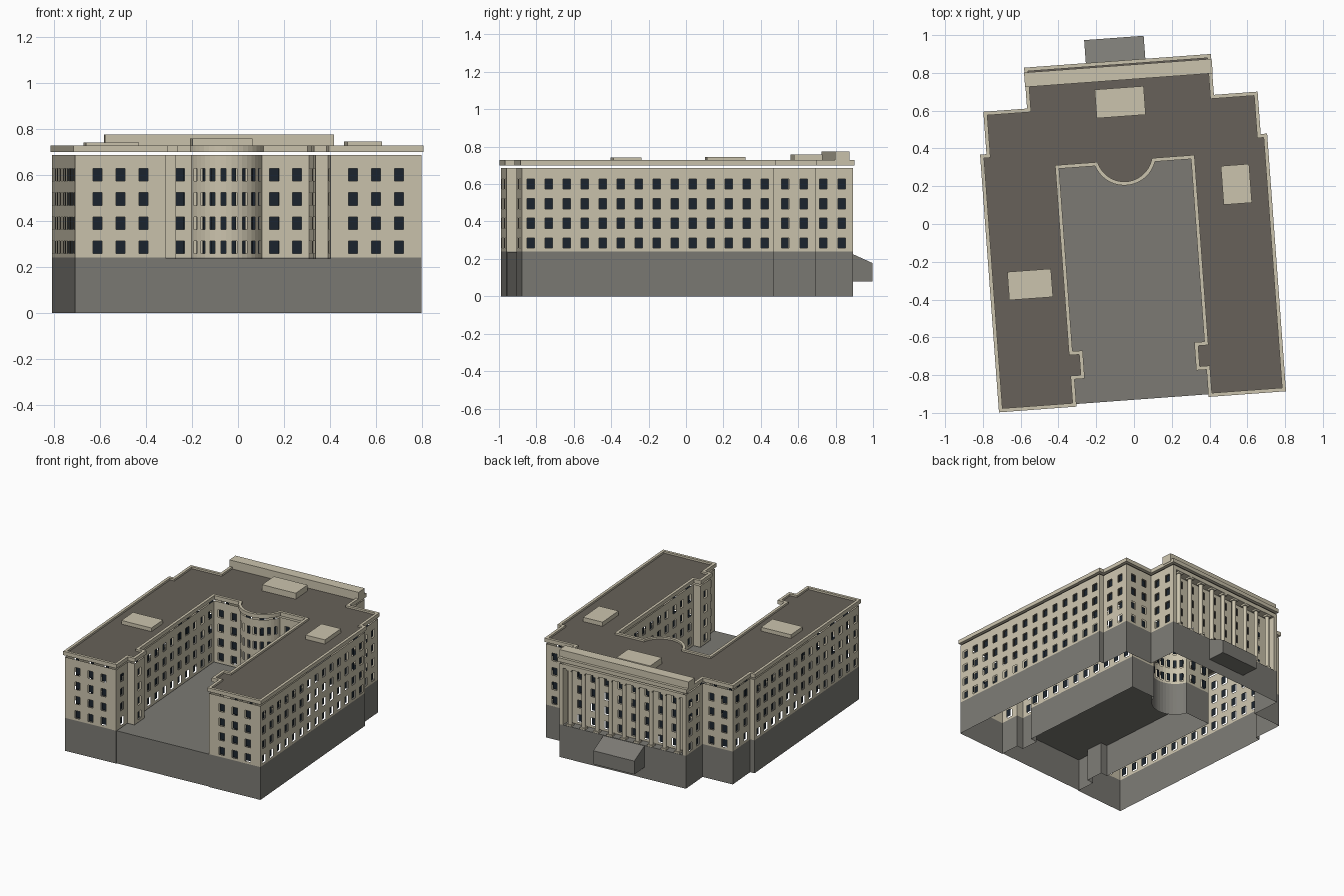
import bpy, bmesh, math
from mathutils import Vector

if "Cube" in bpy.data.objects:
    bpy.data.objects.remove(bpy.data.objects["Cube"])

ANG, CU = math.radians(4.2), -0.024          # plan is turned slightly; centre line of the plan
Z_BASE, Z_WALL, Z_ROOF = 0.24, 0.685, 0.70
ROWS = [0.285, 0.39, 0.495, 0.60]            # window row heights


def material(name, rgb):
    m = bpy.data.materials.new(name)
    m.diffuse_color = (*rgb, 1)
    m.use_nodes = True
    m.node_tree.nodes["Principled BSDF"].inputs["Base Color"].default_value = m.diffuse_color
    return m


CREAM = material("cream_stone", (0.60, 0.55, 0.42))
GREY = material("grey_stone", (0.20, 0.195, 0.175))
ROOF = material("roof_brown", (0.135, 0.12, 0.10))
GLASS = material("dark_glass", (0.011, 0.018, 0.027))


def P(u, v, z):
    u += CU
    return Vector((u * math.cos(ANG) - v * math.sin(ANG), u * math.sin(ANG) + v * math.cos(ANG), z))


class Part:
    """Collects faces given in plan coordinates and turns them into one object."""
    def __init__(self, name, mat):
        self.name, self.mat, self.bm = name, mat, bmesh.new()

    def face(self, *pts):
        self.bm.faces.new([self.bm.verts.new(P(*p)) for p in pts])

    def prism(self, poly, z0, z1):
        self.face(*[(u, v, z1) for u, v in poly])
        self.face(*[(u, v, z0) for u, v in reversed(poly)])
        self.fence(poly, z0, z1)

    def fence(self, poly, z0, z1):
        for a, b in zip(poly, poly[1:] + poly[:1]):
            self.face((*a, z0), (*b, z0), (*b, z1), (*a, z1))

    def box(self, u0, u1, v0, v1, z0, z1):
        self.prism([(u0, v0), (u1, v0), (u1, v1), (u0, v1)], z0, z1)

    def done(self):
        bmesh.ops.remove_doubles(self.bm, verts=self.bm.verts, dist=1e-5)
        me = bpy.data.meshes.new(self.name)
        self.bm.to_mesh(me)
        self.bm.free()
        me.materials.append(self.mat)
        ob = bpy.data.objects.new(self.name, me)
        bpy.context.collection.objects.link(ob)
        return ob


def offset(poly, d):
    """Moves a counter-clockwise outline outwards by d."""
    out = []
    for i, p in enumerate(poly):
        p, a, b = Vector(p), Vector(poly[i - 1]), Vector(poly[(i + 1) % len(poly)])
        e1, e2 = (p - a).normalized(), (b - p).normalized()
        n1, n2 = Vector((e1.y, -e1.x)), Vector((e2.y, -e2.x))
        out.append(tuple(p + (n1 + n2) * d / (1 + n1.dot(n2))))
    return out


def mirror(pts):
    return [(-u, v) for u, v in reversed(pts)]


# Plan outline: stepped outside, courtyard inside with a round bow
FRONT, BACK = -0.934, 0.860
outer_right = [(0.358, FRONT), (0.754, FRONT), (0.754, 0.418), (0.72, 0.418),
               (0.72, 0.643), (0.488, 0.643), (0.488, BACK)]
court_left = [(-0.358, -0.789), (-0.304, -0.789), (-0.304, -0.656),
              (-0.358, -0.656), (-0.358, 0.329)]
a0, NB = 0.291, 17
bow = []
for i in range(NB + 1):
    a = math.pi + a0 + (math.pi - 2 * a0) * i / NB
    bow.append((0.16 * math.cos(a), 0.375 + 0.16 * math.sin(a)))
inner = court_left + bow + mirror(court_left)
outline = outer_right + mirror(outer_right) + inner

# Portico recess cut into the back wall
PU, PV = 0.46, 0.80
recess = [(PU, BACK), (PU, PV), (-PU, PV), (-PU, BACK)]
wall_line = outer_right + recess + mirror(outer_right) + inner

# Upper walls with window openings and set-back glass
walls, glass = Part("upper_walls", CREAM), Part("window_glass", GLASS)
bow_start = wall_line.index(bow[0])
for k, a in enumerate(wall_line):
    a, b = Vector(a), Vector(wall_line[(k + 1) % len(wall_line)])
    L = (b - a).length
    d = (b - a) / L
    inward = Vector((-d.y, d.x)) * 0.012
    n, step = int(L / 0.095), 0.1
    if abs(a.y - FRONT) + abs(b.y - FRONT) < 1e-4:
        n = 3
    elif abs(a.y - PV) + abs(b.y - PV) < 1e-4:
        n, step = 8, 0.104
    elif bow_start <= k < bow_start + NB:
        n = (k - bow_start) % 2
    step = min(step, L / n) if n else 0
    w = min(0.04, 0.92 * L)
    ts, zs = [0], [Z_BASE]
    for i in range(n):
        c = L / 2 + (i - (n - 1) / 2) * step
        ts += [c - w / 2, c + w / 2]
    for z in ROWS:
        zs += [z - 0.0275, z + 0.0275]
    ts.append(L)
    zs.append(Z_WALL)
    for i in range(len(ts) - 1):
        p, q = a + d * ts[i], a + d * ts[i + 1]
        for j in range(len(zs) - 1):
            part, o = walls, Vector((0, 0))
            if i % 2 and j % 2:
                part, o = glass, inward
            part.face((*(p + o), zs[j]), (*(q + o), zs[j]), (*(q + o), zs[j + 1]), (*(p + o), zs[j + 1]))
walls.done()
glass.done()

# Plinth walls, portico floor and courtyard terrace
base = Part("base_walls", GREY)
base.fence(outline, 0, Z_BASE)
base.face((-PU, PV, Z_BASE), (PU, PV, Z_BASE), (PU, BACK, Z_BASE), (-PU, BACK, Z_BASE))
base.done()
court = Part("courtyard_terrace", GREY)
FC, ZC = FRONT + 0.006, 0.237
court.face(*[(u, v, ZC) for u, v in reversed([(-0.358, FC)] + inner + [(0.358, FC)])])
court.face((-0.358, FC, 0), (0.358, FC, 0), (0.358, FC, ZC), (-0.358, FC, ZC))
court.done()

# Roof deck and surrounding parapet cornice
rim_out, rim_in = offset(outline, 0.008), offset(outline, -0.012)
deck = Part("roof_deck", ROOF)
deck.prism(rim_in, Z_ROOF, 0.714)
deck.done()
rim = Part("parapet", CREAM)
rim.fence(rim_out, Z_ROOF, 0.728)
rim.fence(rim_in[::-1], Z_ROOF, 0.728)
for i in range(len(outline)):
    j = (i + 1) % len(outline)
    for z, s in ((0.728, 1), (Z_ROOF, -1)):
        rim.face(*[(*p, z) for p in (rim_out[i], rim_out[j], rim_in[j], rim_in[i])][::s])
rim.done()

# Attic over the portico and rooftop plant rooms
attic = Part("attic_block", CREAM)
attic.box(-0.498, 0.498, 0.765, 0.842, 0.714, 0.775)
attic.done()
for name, x, y, su, sv, top in (("left_roof_room", -0.55, -0.32, 0.232, 0.15, 0.741),
                                ("right_roof_room", 0.542, 0.21, 0.15, 0.206, 0.745),
                                ("back_roof_room", -0.073, 0.645, 0.26, 0.152, 0.758)):
    u = x * math.cos(ANG) + y * math.sin(ANG) - CU
    v = -x * math.sin(ANG) + y * math.cos(ANG)
    room = Part(name, CREAM)
    room.box(u - su / 2, u + su / 2, v - sv / 2, v + sv / 2, 0.714, top)
    room.done()

# Portico beam and columns
beam = Part("portico_beam", CREAM)
beam.box(-PU, PU, PV, BACK, 0.655, Z_WALL)
beam.done()
for i in range(9):
    u, v = (i - 4) * 0.104, 0.838
    col = Part("portico_column", CREAM)
    ring = [(u + 0.015 * math.cos(t * math.pi / 8), v + 0.015 * math.sin(t * math.pi / 8)) for t in range(16)]
    col.prism(ring, 0.252, 0.642)
    for z0, z1 in ((Z_BASE, 0.252), (0.642, 0.655)):
        col.box(u - 0.02, u + 0.02, v - 0.02, v + 0.02, z0, z1)
    ob = col.done()
    bpy.context.view_layer.objects.active = ob
    ob.select_set(True)
    bpy.ops.object.shade_smooth_by_angle()
    ob.select_set(False)

# Sloped entrance porch at the back
porch = Part("back_porch", GREY)
side = [(BACK, 0.08), (0.99, 0.08), (0.99, 0.178), (BACK, 0.237)]
u0, u1 = -0.168, 0.148
porch.face(*[(u1, v, z) for v, z in side])
porch.face(*[(u0, v, z) for v, z in reversed(side)])
for (va, za), (vb, zb) in zip(side, side[1:] + side[:1]):
    porch.face((u0, va, za), (u0, vb, zb), (u1, vb, zb), (u1, va, za))
bmesh.ops.remove_doubles(porch.bm, verts=porch.bm.verts, dist=1e-5)
bmesh.ops.recalc_face_normals(porch.bm, faces=porch.bm.faces)
porch.done()
